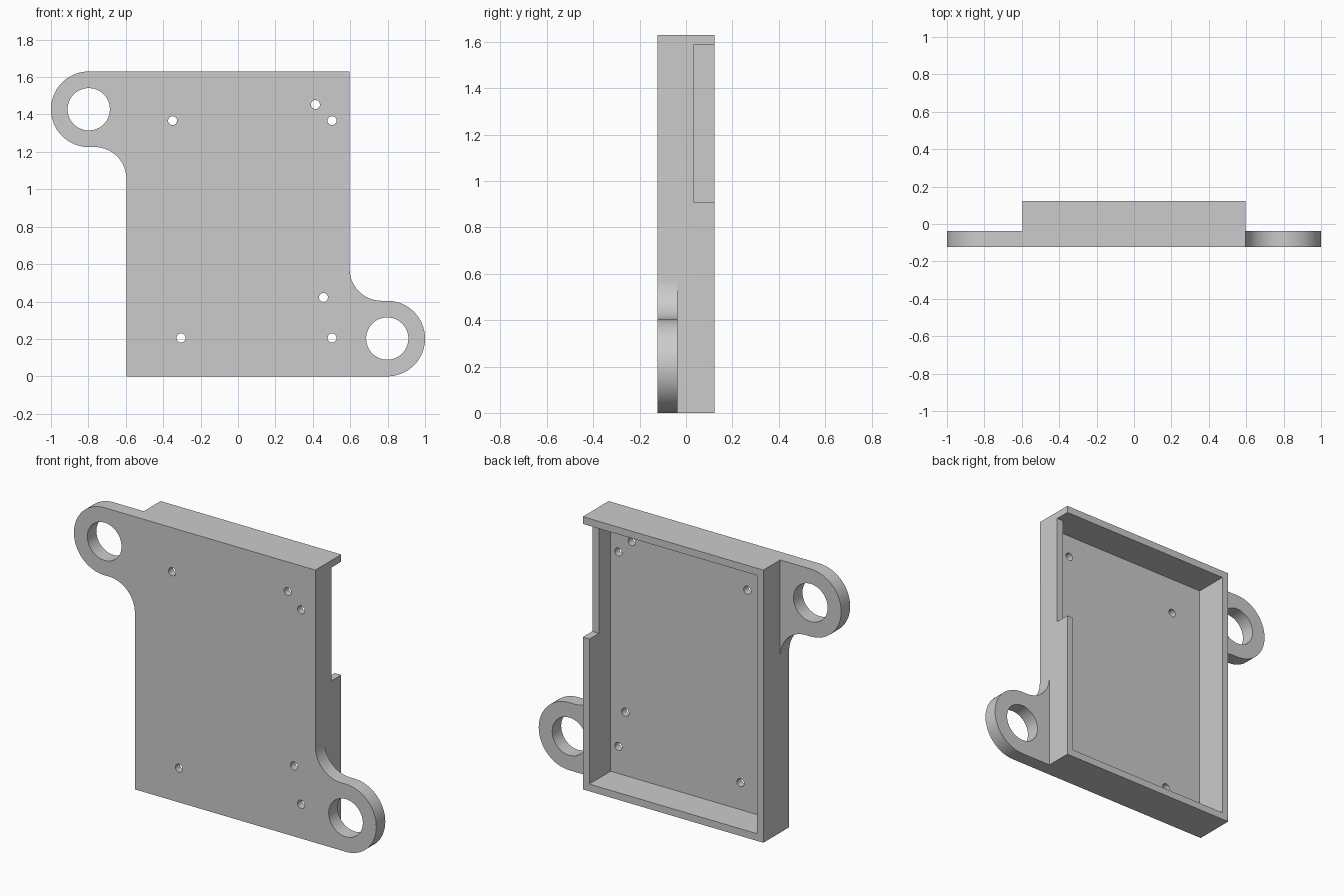
import bpy
import bmesh
from math import sin, cos, radians

cube = bpy.data.objects.get("Cube")
if cube:
    bpy.data.objects.remove(cube, do_unlink=True)

HEIGHT = 1.63
HALF_W = 0.597
FRONT, BACK = -0.122, 0.122
TAB_BACK = -0.037
WALL = 0.043
TAB_X, TAB_Z, TAB_R, FILLET = -0.798, 1.428, 0.202, 0.17


def arc(cx, cz, r, start, end, steps):
    angles = [radians(start + (end - start) * i / steps) for i in range(steps + 1)]
    return [(cx + r * cos(a), cz + r * sin(a)) for a in angles]


def prism(name, outline, y0, y1):
    """Extrude an x-z outline from y0 to y1."""
    bm = bmesh.new()
    face = bm.faces.new([bm.verts.new((x, y0, z)) for x, z in outline])
    new = bmesh.ops.extrude_face_region(bm, geom=[face])["geom"]
    moved = [g for g in new if isinstance(g, bmesh.types.BMVert)]
    bmesh.ops.translate(bm, verts=moved, vec=(0, y1 - y0, 0))
    bmesh.ops.recalc_face_normals(bm, faces=bm.faces)
    mesh = bpy.data.meshes.new(name)
    bm.to_mesh(mesh)
    bm.free()
    obj = bpy.data.objects.new(name, mesh)
    bpy.context.collection.objects.link(obj)
    return obj


def box(name, x0, x1, z0, z1, y0, y1):
    return prism(name, [(x0, z0), (x1, z0), (x1, z1), (x0, z1)], y0, y1)


def combine(target, other, operation):
    """Apply a boolean and remove the helper."""
    mod = target.modifiers.new(operation, "BOOLEAN")
    mod.operation, mod.object, mod.solver = operation, other, "EXACT"
    bpy.context.view_layer.objects.active = target
    bpy.ops.object.modifier_apply(modifier=mod.name)
    bpy.data.objects.remove(other, do_unlink=True)


# Front plate: one half of the outline, repeated by a half turn
half = [(HALF_W, HEIGHT)]
half += arc(TAB_X, TAB_Z, TAB_R, 90, 270, 48)
half += arc(-HALF_W - FILLET, TAB_Z - TAB_R - FILLET, FILLET, 90, 0, 24)
outline = half + [(-x, HEIGHT - z) for x, z in half]
tray = prism("mounting_tray", outline, FRONT, TAB_BACK)

# Deep body with a hollow open at the back
combine(tray, box("body", -HALF_W, HALF_W, 0, HEIGHT, FRONT, BACK), "UNION")
inner = HALF_W - WALL
combine(tray, box("hollow", -inner, inner, WALL, HEIGHT - WALL, FRONT + WALL, 0.3), "DIFFERENCE")

# Notch in the left side wall
combine(tray, box("notch", inner - 0.02, 0.7, 0.91, HEIGHT - WALL, 0.032, 0.3), "DIFFERENCE")

# Large tab holes and small screw holes
holes = [(TAB_X, TAB_Z, 0.113), (-TAB_X, HEIGHT - TAB_Z, 0.113)]
holes += [(x, z, 0.024) for x, z in
          [(-0.35, 1.367), (0.414, 1.453), (0.503, 1.367),
           (0.457, 0.422), (-0.305, 0.205), (0.503, 0.205)]]
for x, z, r in holes:
    ring = arc(x, z, r, 0, 360, 48 if r > 0.1 else 24)[:-1]
    combine(tray, prism("drill", ring, -0.3, 0.0), "DIFFERENCE")

# Single grey finish
grey = bpy.data.materials.new("plain_grey")
grey.use_nodes = True
colour = (0.6, 0.6, 0.6, 1)
grey.diffuse_color = colour
grey.node_tree.nodes["Principled BSDF"].inputs["Base Color"].default_value = colour
tray.data.materials.clear()
tray.data.materials.append(grey)
for poly in tray.data.polygons:
    poly.material_index = 0

# Smooth round edges, keep corners sharp
bpy.ops.object.select_all(action="DESELECT")
tray.select_set(True)
bpy.context.view_layer.objects.active = tray
bpy.ops.object.shade_smooth_by_angle(angle=radians(30))
